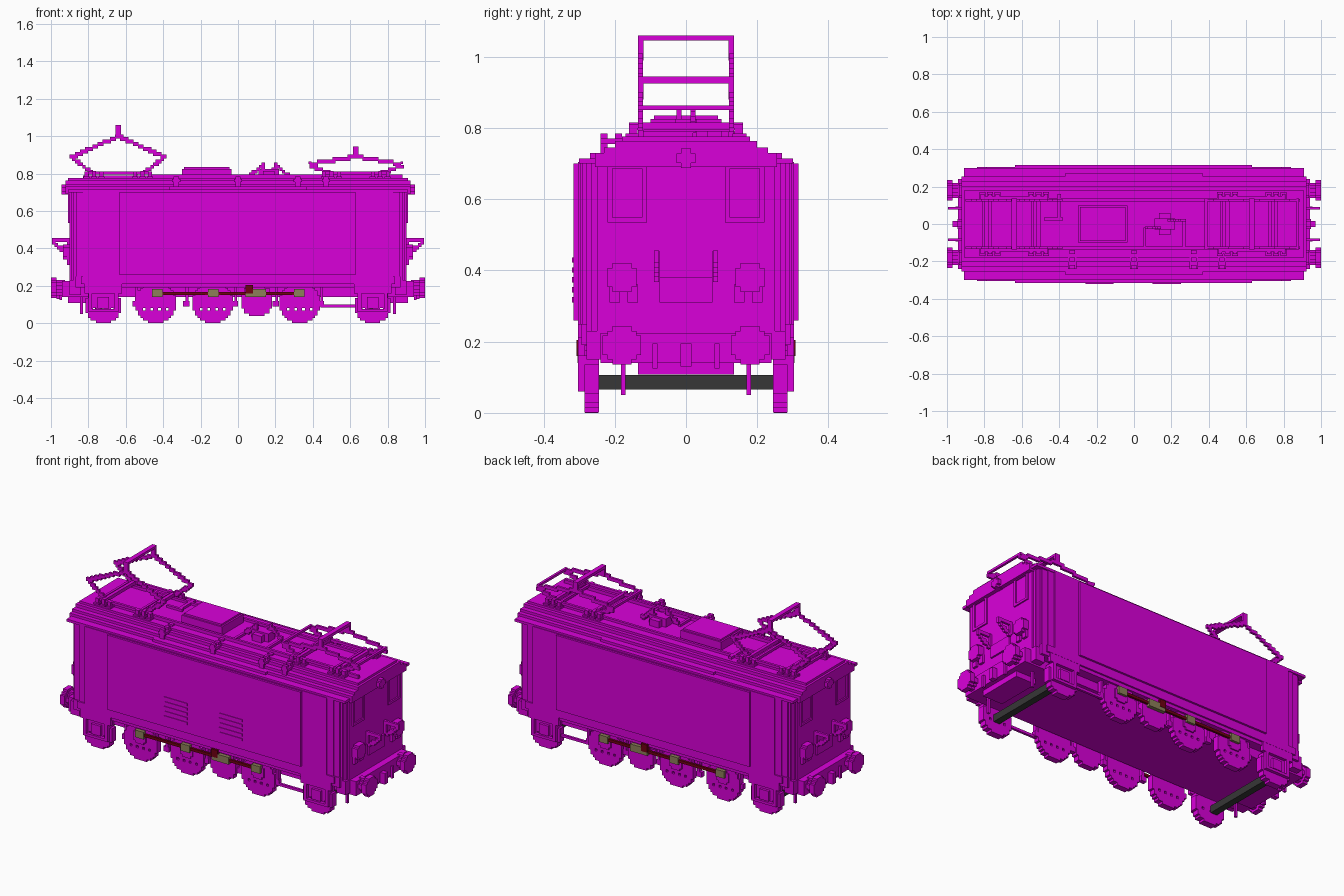
import bpy, bmesh, math
from mathutils import Matrix, Vector

old = bpy.data.objects.get("Cube")
if old:
    bpy.data.objects.remove(old, do_unlink=True)

VOXEL = 0.0135
BOTH = (-1, 1)


def material(name, red, green, blue):
    mat = bpy.data.materials.new(name)
    mat.use_nodes = True
    colour = (red, green, blue, 1)
    mat.diffuse_color = colour
    mat.node_tree.nodes["Principled BSDF"].inputs["Base Color"].default_value = colour
    return mat


magenta = material("magenta", .7, 0, .7)
charcoal = material("charcoal", .038, .038, .038)
dark_red = material("dark_red", .16, 0, .006)
khaki = material("khaki", .27, .215, .1)


def add_cuboid(mesh, low, high):
    low, high = Vector(low), Vector(high)
    size = high - low
    matrix = Matrix.Translation((low + high) / 2) @ Matrix.Diagonal((*size, 1))
    bmesh.ops.create_cube(mesh, size=1, matrix=matrix)


def finish(name, mesh, mat):
    data = bpy.data.meshes.new(name)
    mesh.to_mesh(data)
    mesh.free()
    data.materials.append(mat)
    thing = bpy.data.objects.new(name, data)
    bpy.context.collection.objects.link(thing)


def box(name, x, y, z, mat=magenta, ends=False, sides=False):
    """Cuboid in hundredths, optionally mirrored to both ends and both sides."""
    mesh = bmesh.new()
    for sx in (BOTH if ends else (1,)):
        for sy in (BOTH if sides else (1,)):
            xs = sorted(sx * value / 100 for value in x)
            ys = sorted(sy * value / 100 for value in y)
            corners = list(zip(xs, ys, [value / 100 for value in z]))
            add_cuboid(mesh, corners[0], corners[1])
    finish(name, mesh, mat)


def disc(name, axis, centre, radius, depth, holes=(), hole_row=0):
    """Stepped disc made of runs of voxels; axis is x or y."""
    mesh = bmesh.new()
    count = math.ceil(radius / VOXEL)
    for row in range(-count, count):
        run = []
        for col in range(-count, count + 1):
            solid = math.hypot(col + .5, row + .5) * VOXEL < radius
            if row == hole_row and col in holes:
                solid = False
            if solid:
                run.append(col)
            elif run:
                a, b = run[0] * VOXEL, (run[-1] + 1) * VOXEL
                c, half = row * VOXEL, depth / 2
                if axis == "y":
                    low, high = Vector((a, -half, c)), Vector((b, half, c + VOXEL))
                else:
                    low, high = Vector((-half, a, c)), Vector((half, b, c + VOXEL))
                middle = Vector(centre)
                add_cuboid(mesh, middle + low, middle + high)
                run = []
    finish(name, mesh, magenta)


def stepped_bar(name, path, rows):
    """Voxel staircase along an x-z path in hundredths, repeated at each y."""
    cells = set()
    for (xa, za), (xb, zb) in zip(path, path[1:]):
        steps = max(2, int(max(abs(xb - xa), abs(zb - za)) / 100 / VOXEL * 2))
        for i in range(steps + 1):
            t = i / steps
            cells.add((round((xa + (xb - xa) * t) / 100 / VOXEL),
                       round((za + (zb - za) * t) / 100 / VOXEL)))
    mesh = bmesh.new()
    half = VOXEL / 2
    reach = Vector((half * 1.3, half, half * 1.5))
    for y in rows:
        for i, k in cells:
            middle = Vector((i * VOXEL, y / 100, k * VOXEL))
            add_cuboid(mesh, middle - reach, middle + reach)
    finish(name, mesh, magenta)


# Body with stepped corners and raised side panels
for reach, width in ((79, 30.4), (83, 29.6), (86.5, 29), (88, 28), (89, 26.5), (90, 25)):
    box("body_step", x=(-reach, reach), y=(-width, width), z=(22, 70.5))
box("side_panel", x=(-63.5, 63), y=(30.4, 31.6), z=(26, 70), sides=True)
for n in range(5):
    z = 31 + n * 2.8
    for x in (-26, 10):
        box("louver", x=(x, x + 15), y=(-32, -31.6), z=(z, z + 1.5))

# Roof in steps, narrowing towards the ridge
for reach, width, low, high in ((91, 30, 70, 71.5), (92.3, 25.5, 69, 73),
                                (92.3, 23, 73, 74.5), (92.3, 20, 74.5, 76.3),
                                (91, 18, 76.3, 77.6)):
    box("roof_step", x=(-reach, reach), y=(-width, width), z=(low, high))
box("gutter_strip", x=(-37, 37), y=(25.5, 27), z=(71.5, 73), sides=True)
box("roof_walk", x=(-83, 80), y=(12, 13.5), z=(77, 79), sides=True)
box("roof_box", x=(-30, -3.5), y=(-10, 10), z=(77, 82.5))
box("roof_box_lid", x=(-29, -4.5), y=(-9, 9), z=(82.5, 83.5))

# Roof cable, insulators and central horn switch
box("roof_cable", x=(-48, 88), y=(-13.5, -12), z=(77, 79.5))
box("cable_link", x=(-48, -38), y=(2, 3.5), z=(77, 79))
box("cable_riser", x=(-41, -39), y=(3, 16), z=(77, 79))
for x in (-33, 0, 32, 47):
    for y in (-23, -19, -15):
        box("insulator", x=(x - 1.4, x + 1.4), y=(y - 1, y + 1), z=(73, 78.5))
    box("insulator_bar", x=(x - 2.2, x + 2.2), y=(-24, -13), z=(75.5, 77))
box("switch_base", x=(11, 22), y=(-3, 3), z=(77, 82.5))
box("switch_base", x=(13.5, 19.5), y=(-6, 6), z=(77, 81.5))
stepped_bar("switch_horn", ((7, 79), (13.5, 85), (14, 79)), (-2,))
stepped_bar("switch_horn", ((27, 79), (20, 85), (19, 79)), (2,))
box("switch_cable", x=(5, 6.5), y=(-13, -2), z=(77, 79))
box("switch_cable", x=(26, 27.5), y=(-13, 2), z=(77, 79))


# Pantographs, the first raised high and the second low
def pantograph(centre, elbow, neck, head):
    rows = (-12.8, 12.8)
    for side in BOTH:
        stepped_bar("pantograph_arm", ((centre + side * 13, 80), (centre + side * 24.5, elbow),
                                       (centre + side * 22, elbow + 1.5), (centre, neck)), rows)
        x = centre + side * 13
        box("pantograph_base_bar", x=(x - 1, x + 1), y=(-16, 16), z=(79.5, 81.5))
        box("pantograph_shaft", x=(x - 4, x - 2.6), y=(-13, 13), z=(79, 80.5))
        for foot in (x - 4, x, x + 4):
            box("pantograph_foot", x=(foot - 1, foot + 1), y=(13.6, 16), z=(75, 81), sides=True)
            box("foot_flange", x=(foot - 1.6, foot + 1.6), y=(13, 17), z=(77.2, 78.5), sides=True)
    box("pantograph_base_rail", x=(centre - 18, centre + 18), y=(13.5, 15), z=(79.5, 81), sides=True)
    box("pantograph_post", x=(centre - 1.4, centre + 1.4), y=(12, 13.5), z=(neck - 1, head), sides=True)
    box("pantograph_head", x=(centre - 1.4, centre + 1.4), y=(-13.5, 13.5), z=(head - 1.4, head))


pantograph(-64, 88.5, 100, 106)
pantograph(63, 84, 89, 94.5)
box("neck_bar", x=(62, 64), y=(-13.5, 13.5), z=(92.5, 93.5))
for side in BOTH:
    x = 63 + side * 24.5
    box("elbow_bar", x=(x - .7, x + .7), y=(-13.5, 13.5), z=(85, 86.4))

# Windows and lamps on both ends
for y in (11, 20.6):
    box("window_side", x=(90, 90.8), y=(y, y + 1.4), z=(53.5, 70), ends=True, sides=True)
for z in (53.5, 68.6):
    box("window_rail", x=(90, 90.8), y=(11, 22), z=(z, z + 1.4), ends=True, sides=True)
for side in BOTH:
    disc("top_lamp", "x", (side * .92, 0, .715), .028, .05)
    for y in (-.18, .18):
        disc("end_lamp", "x", (side * .915, y, .38), .045, .04)
        disc("buffer_shaft", "x", (side * .955, y, .19), .035, .06)
        disc("buffer_head", "x", (side * .985, y, .19), .058, .03)
    for y in (-8.3, 8.3):
        stepped_bar("gangway_bracket", ((side * 90, 44), (side * 99, 44),
                                        (side * 97, 41.5), (side * 92, 38)), (y,))
for y in (13.5, 18.5):
    box("lamp_bracket", x=(90, 91.4), y=(y, y + 3), z=(31, 36), ends=True, sides=True)
box("gangway_plate", x=(90, 91), y=(-7.5, 7.5), z=(31, 38), ends=True)
box("gangway_post", x=(90, 91.4), y=(7.5, 9), z=(38, 45.5), ends=True, sides=True)

# Chassis, buffer beams, couplings and rail guards
box("chassis", x=(-90, 90), y=(-24, 24), z=(14, 23))
box("side_frame", x=(-87, 87), y=(24, 29.4), z=(19, 25), sides=True)
box("frame_ledge", x=(-84, 84), y=(29.4, 30.4), z=(21, 25), sides=True)
box("buffer_beam", x=(86, 94), y=(-24, 24), z=(14, 22.5), ends=True)
box("beam_corner", x=(84, 90), y=(24, 28), z=(15, 23), ends=True, sides=True)
box("beam_box", x=(78, 91), y=(-13.5, 13.5), z=(10.8, 15), ends=True)
box("coupling_hook", x=(94, 97), y=(-1.5, 1.5), z=(13, 19.5), ends=True)
box("beam_hose", x=(94, 95.4), y=(8, 9.4), z=(12.5, 19.5), ends=True, sides=True)
box("rail_guard", x=(83, 84.5), y=(17, 18.3), z=(5, 14.5), ends=True, sides=True)

# Leading wheels, axles and the open frames around them
box("rear_axle", x=(-76.5, -72.5), y=(-24.5, 24.5), z=(6.5, 10.6), mat=charcoal)
box("front_axle", x=(70.5, 74.5), y=(-24.5, 24.5), z=(6.5, 10.6), mat=charcoal)
for x in (64, 78):
    box("axle_frame_leg", x=(x, x + 2), y=(28.3, 30.3), z=(6, 20), ends=True, sides=True)
box("axle_frame_foot", x=(64, 80), y=(28.3, 30.3), z=(6, 7.5), ends=True, sides=True)
box("axle_frame_top", x=(62, 82), y=(28.3, 30.3), z=(16, 21), ends=True, sides=True)
box("axle_box", x=(69, 75), y=(28, 30), z=(8, 14), ends=True, sides=True)

# Driving wheels, springs, jackshaft and coupling rods
for side in BOTH:
    y = side * .265
    for x in (-.72, .72):
        disc("leading_wheel", "y", (x, y, .095), .096, .04, holes=(-4, -1, 3), hole_row=-2)
    for x in (-.44, -.135, .33):
        disc("driving_wheel", "y", (x, y, .108), .109, .036, holes=(-5, -2, 1, 4), hole_row=-3)
        disc("wheel_hub", "y", (x, side * .285, .14), .04, .012)
    disc("jackshaft_disc", "y", (.1, y, .12), .088, .036)
for x in (-55, -28, -2, 20, 44):
    box("brake_hanger", x=(x, x + 1.5), y=(25, 27.5), z=(9, 20), sides=True)
    box("brake_block", x=(x - 1.5, x + 2), y=(25, 27.5), z=(9, 12), sides=True)
box("sand_pipe", x=(44, 64), y=(26, 27.4), z=(8.5, 10), sides=True)
box("coupling_rod", x=(-44, 33), y=(28.5, 29.8), z=(15.2, 16.8), mat=dark_red, sides=True)
box("jackshaft_crank", x=(4, 8), y=(28, 30.7), z=(16, 20.5), mat=dark_red, sides=True)
for x, half in ((-43.3, 2.8), (-13.3, 2.8), (9.6, 5.5), (32.8, 2.8)):
    box("rod_bearing", x=(x - half, x + half), y=(28.3, 30.5), z=(14, 18.2), mat=khaki, sides=True)
